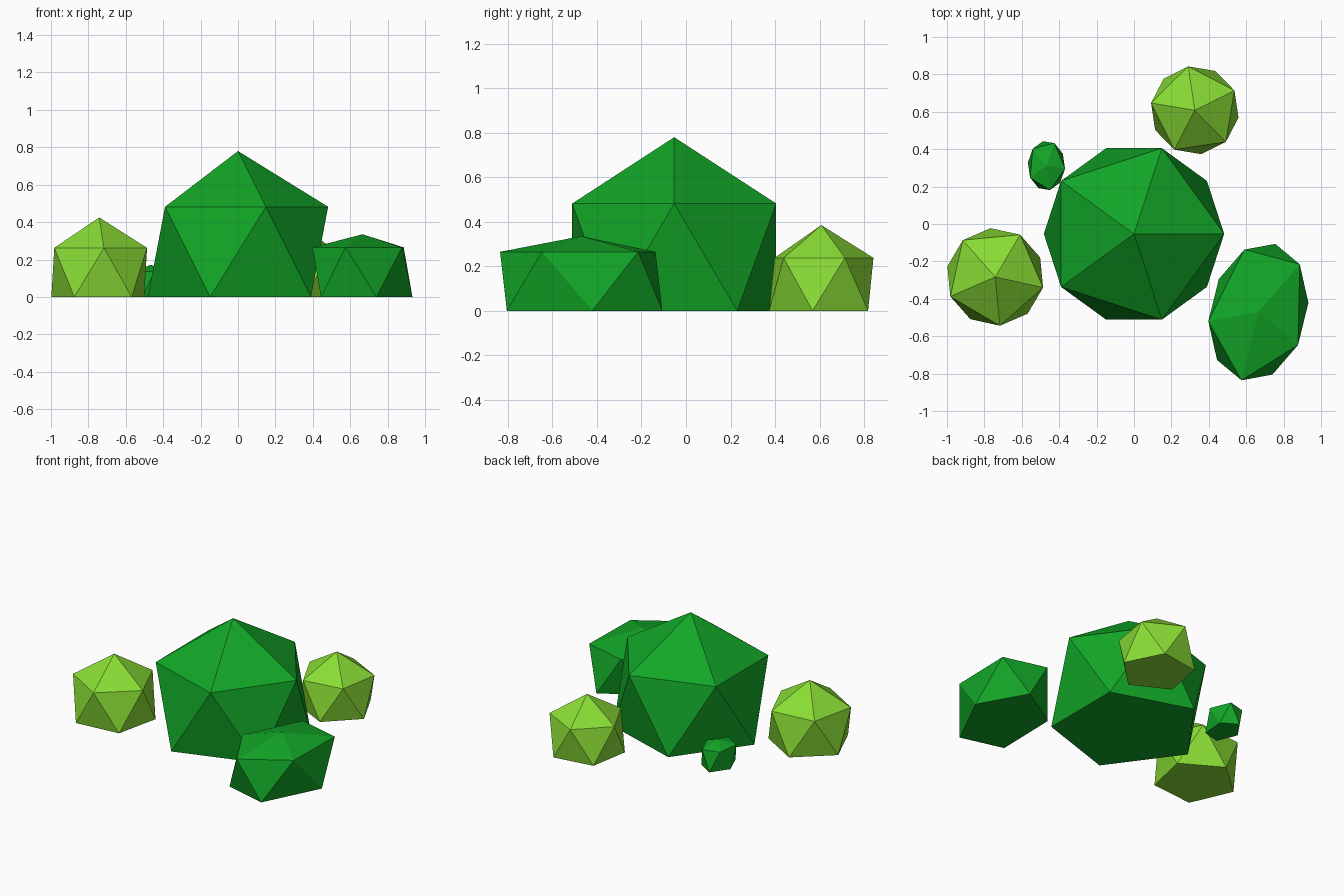
import bpy, bmesh
from math import cos, sin, radians, tau

if "Cube" in bpy.data.objects:
    bpy.data.objects.remove(bpy.data.objects["Cube"])


def material(name, rgb):
    m = bpy.data.materials.new(name)
    m.diffuse_color = (*rgb, 1)
    m.use_nodes = True
    m.node_tree.nodes["Principled BSDF"].inputs["Base Color"].default_value = m.diffuse_color
    return m


DARK = material("dark_leaf", (0.006, 0.38, 0.02))
LIGHT = material("light_leaf", (0.25, 0.72, 0.035))


def bush(name, mat, x, y, top, shoulder, u, v):
    """Icosahedron with its bottom cap cut off; u and v span the ring ellipse."""
    bm = bmesh.new()

    def ring(z, offset):
        angles = [tau * (k + offset) / 5 for k in range(5)]
        return [bm.verts.new((x + u[0] * cos(a) + v[0] * sin(a),
                              y + u[1] * cos(a) + v[1] * sin(a), z)) for a in angles]

    low, high = ring(0, 0.5), ring(shoulder, 0)
    apex = bm.verts.new((x, y, top))
    for k in range(5):
        n = (k + 1) % 5
        bm.faces.new((high[k], high[n], apex))
        bm.faces.new((high[k], low[k], high[n]))
        bm.faces.new((low[k], low[n], high[n]))
    bm.faces.new(low[::-1])
    bmesh.ops.recalc_face_normals(bm, faces=bm.faces)
    mesh = bpy.data.meshes.new(name)
    bm.to_mesh(mesh)
    bm.free()
    mesh.materials.append(mat)
    bpy.context.collection.objects.link(bpy.data.objects.new(name, mesh))


def round_bush(name, mat, x, y, top, r, degrees):
    a = radians(degrees)
    bush(name, mat, x, y, top, top * 0.618,
         (r * cos(a), r * sin(a)), (-r * sin(a), r * cos(a)))


# Round bushes
round_bush("large_bush", DARK, 0.0, -0.053, 0.78, 0.482, 0)
round_bush("left_bush", LIGHT, -0.742, -0.283, 0.425, 0.262, -12.5)
round_bush("back_bush", LIGHT, 0.325, 0.608, 0.385, 0.237, 26.5)

# Flattened oval bushes
bush("right_bush", DARK, 0.665, -0.471, 0.335, 0.265, (0.221, 0.256), (-0.151, 0.268))
a = radians(-7)
bush("small_bush", DARK, -0.468, 0.312, 0.172, 0.137,
     (0.1 * cos(a), 0.133 * sin(a)), (-0.1 * sin(a), 0.133 * cos(a)))
